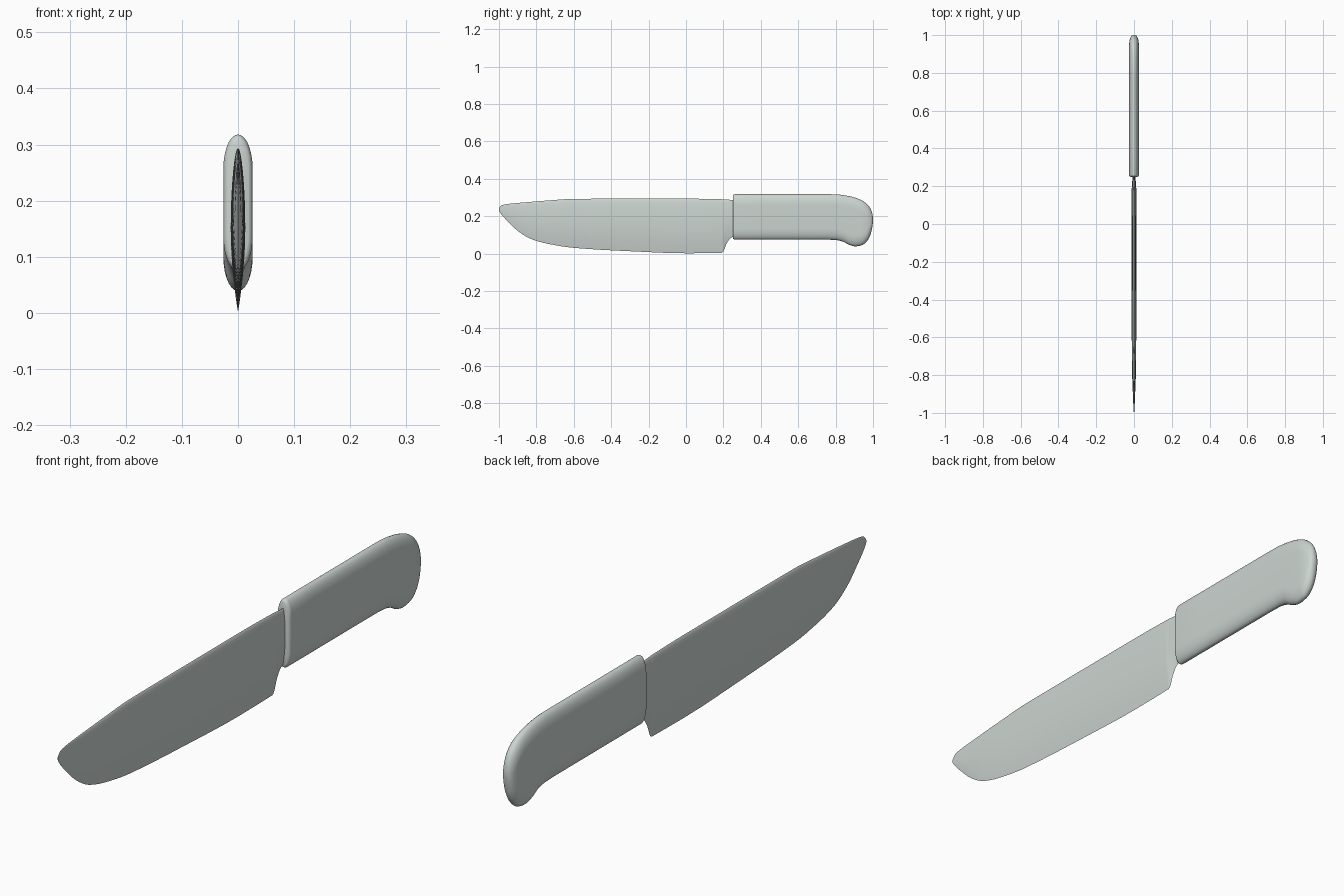
import bpy, bmesh
from math import sin, cos, pi, radians

if "Cube" in bpy.data.objects:
    bpy.data.objects.remove(bpy.data.objects["Cube"], do_unlink=True)

steel = bpy.data.materials.new("pale grey")
steel.use_nodes = True
steel.diffuse_color = (0.60, 0.66, 0.63, 1)
steel.node_tree.nodes["Principled BSDF"].inputs["Base Color"].default_value = steel.diffuse_color


def smooth_stations(pts, steps=4):
    """Resample stations along y with a monotone cubic, so outlines never overshoot."""
    n = len(pts)
    def slope(i, k):
        return (pts[i + 1][k] - pts[i][k]) / (pts[i + 1][0] - pts[i][0])
    def tangent(i, k):
        if i == 0:
            return slope(0, k)
        if i == n - 1:
            return slope(n - 2, k)
        a, b = slope(i - 1, k), slope(i, k)
        return 2 * a * b / (a + b) if a * b > 0 else 0
    out = []
    for i in range(n - 1):
        h = pts[i + 1][0] - pts[i][0]
        for s in range(steps):
            t = s / steps
            row = [pts[i][0] + h * t]
            for k in range(1, 4):
                row.append((1 + 2 * t) * (1 - t) ** 2 * pts[i][k]
                           + t * (1 - t) ** 2 * h * tangent(i, k)
                           + t * t * (3 - 2 * t) * pts[i + 1][k]
                           + t * t * (t - 1) * h * tangent(i + 1, k))
            out.append(row)
    return out + [list(pts[-1])]


def loft(name, stations, section, angle):
    """Skin cross-sections along y and cap both ends."""
    bm = bmesh.new()
    rings = [[bm.verts.new((x, y, z)) for x, z in section(bot, top, w)]
             for y, bot, top, w in smooth_stations(stations)]
    for a, b in zip(rings, rings[1:]):
        for i in range(len(a)):
            j = (i + 1) % len(a)
            bm.faces.new((a[i], a[j], b[j], b[i]))
    bm.faces.new(rings[0])
    bm.faces.new(rings[-1])
    bmesh.ops.recalc_face_normals(bm, faces=bm.faces)
    mesh = bpy.data.meshes.new(name)
    bm.to_mesh(mesh)
    bm.free()
    mesh.materials.append(steel)
    obj = bpy.data.objects.new(name, mesh)
    bpy.context.collection.objects.link(obj)
    bpy.ops.object.select_all(action='DESELECT')
    obj.select_set(True)
    bpy.context.view_layer.objects.active = obj
    bpy.ops.object.shade_smooth_by_angle(angle=radians(angle))
    return obj


def blade_section(bot, top, w, n=16):
    """Thin lens with a keen lower edge and a rounder spine."""
    side = []
    for i in range(n + 1):
        t = (1 - cos(pi * i / n)) / 2
        side.append((w * sin(pi * t) ** (0.5 if t > 0.5 else 0.9), bot + (top - bot) * t))
    return side + [(-x, z) for x, z in side[-2:0:-1]]


def handle_section(bot, top, w, n=14):
    """Flat-sided slab with elliptical upper and lower edges."""
    r = min(0.06, (top - bot) * 0.45)
    arc = [(w * cos(pi * i / n), r * sin(pi * i / n)) for i in range(n + 1)]
    return [(x, top - r + z) for x, z in arc] + [(-x, bot + r - z) for x, z in arc]


# Blade: y, lower edge, spine, half thickness
loft("blade", [
    (-1.0, 0.228, 0.243, 0.001), (-0.985, 0.207, 0.259, 0.002),
    (-0.95, 0.170, 0.266, 0.004), (-0.9, 0.122, 0.271, 0.006),
    (-0.83, 0.079, 0.277, 0.009), (-0.74, 0.053, 0.284, 0.011),
    (-0.6, 0.031, 0.293, 0.012), (-0.3, 0.013, 0.294, 0.013),
    (0, 0.002, 0.294, 0.013), (0.19, 0.004, 0.291, 0.012),
    (0.2, 0.012, 0.290, 0.011), (0.215, 0.050, 0.289, 0.010),
    (0.235, 0.080, 0.288, 0.009), (0.27, 0.1, 0.287, 0.008)],
    blade_section, 50)

# Handle: y, underside, top, half width
loft("handle", [
    (0.25, 0.085, 0.308, 0.019), (0.253, 0.079, 0.314, 0.023),
    (0.262, 0.075, 0.318, 0.026), (0.74, 0.075, 0.318, 0.026),
    (0.8, 0.073, 0.317, 0.026), (0.84, 0.064, 0.313, 0.026),
    (0.875, 0.046, 0.307, 0.026), (0.905, 0.039, 0.299, 0.026),
    (0.94, 0.045, 0.285, 0.026), (0.965, 0.064, 0.267, 0.0245),
    (0.985, 0.098, 0.243, 0.020), (0.996, 0.14, 0.215, 0.013),
    (1.0, 0.17, 0.192, 0.005)],
    handle_section, 60)
